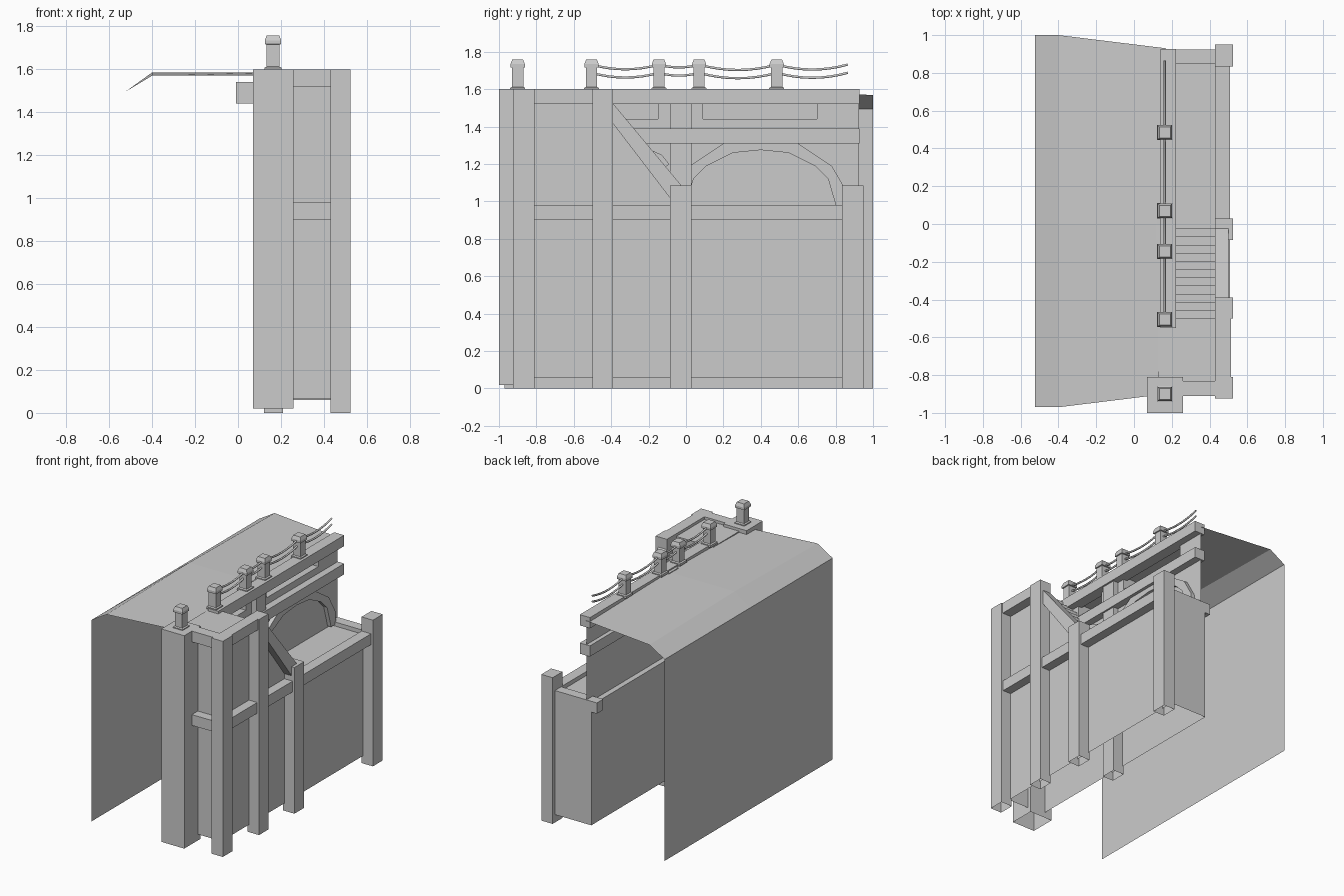
import bpy, math

if "Cube" in bpy.data.objects:
    bpy.data.objects.remove(bpy.data.objects["Cube"])

FACES = {'z0': (0, 2, 3, 1), 'z1': (4, 5, 7, 6), 'y0': (0, 1, 5, 4),
         'y1': (2, 6, 7, 3), 'x0': (0, 4, 6, 2), 'x1': (1, 3, 7, 5)}


def mesh(name, verts, faces):
    me = bpy.data.meshes.new(name)
    me.from_pydata(verts, [], faces)
    me.update()
    ob = bpy.data.objects.new(name, me)
    bpy.context.collection.objects.link(ob)
    return ob


def box(name, x, y, z, skip=()):
    """Box from three ranges; sides listed in skip are left open."""
    v = [(a, b, c) for c in z for b in y for a in x]
    return mesh(name, v, [f for k, f in FACES.items() if k not in skip])


def side_panel(name, x, pts):
    """Flat panel in a plane of constant x, from (y, z) points."""
    return mesh(name, [(x, y, z) for y, z in pts], [tuple(range(len(pts)))])


def side_prism(name, x0, x1, pts):
    n = len(pts)
    v = [(x, y, z) for x in (x0, x1) for y, z in pts]
    f = [tuple(range(n))[::-1], tuple(range(n, 2 * n))]
    f += [(i, (i + 1) % n, n + (i + 1) % n, n + i) for i in range(n)]
    return mesh(name, v, f)


# ground surface behind the wall, bent down to a vertical sheet, slightly crowned
rows = [(-.525, 0, 0, -.97, 1), (-.525, 1.495, 0, -.97, 1),
        (-.4, 1.57, .015, -.97, 1), (.17, 1.57, .015, -.9, .93)]
v = [(x, y, z + (c if y == 0 else 0)) for x, z, c, a, b in rows for y in (a, 0, b)]
mesh("ground_sheet", v, [(3*i+j, 3*i+3+j, 3*i+4+j, 3*i+1+j) for i in range(3) for j in (0, 1)])

# hollow lower body: front, back and end panels
F, B, Y0, Y1 = .44, .13, -.84, .925
side_panel("front_panel", F, [(Y0, .055), (Y1, .055), (Y1, .95), (0, .95),
                              (-.45, 1.5), (-.45, 1.58), (Y0, 1.58)])
side_panel("back_panel", B, [(Y1, .06), (Y0, .06), (Y0, 1.58), (-.5, 1.58), (-.5, .95), (Y1, .95)])
mesh("far_end_panel", [(F, Y1, .06), (B, Y1, .06), (B, Y1, .975), (F, Y1, .975)], [(0, 1, 2, 3)])
mesh("near_end_panel", [(B, Y0, .065), (F, Y0, .065), (F, Y0, 1.58), (B, Y0, 1.58)], [(0, 1, 2, 3)])
mesh("upper_platform", [(B, Y0, 1.58), (F, Y0, 1.58), (F, -.5, 1.58), (B, -.5, 1.58)], [(0, 1, 2, 3)])
mesh("landing", [(B, -.06, .95), (F, -.06, .95), (F, Y1, .95), (B, Y1, .95)], [(0, 1, 2, 3)])

# stairs
steps, run, rise = 12, .52 / 12, .63 / 12
y, z = -.5, 1.58
prof = [(y, z)]
for i in range(steps):
    z -= rise
    prof.append((y, z))
    y += run
    prof.append((y, z))
v = [(x, *p) for p in prof for x in (.17, F)]
mesh("stairs", v, [(2*i, 2*i+1, 2*i+3, 2*i+2) for i in range(len(prof) - 1)])
side_prism("stair_stringer", .43, .5, [(-.42, 1.455), (-.06, .985), (-.02, 1.08), (-.42, 1.56)])

# upper retaining wall with recessed pockets under its top rail
pockets = [(-.4, -.15), (.09, .7)]
outline = [(-.5, 1.58), (-.5, .95), (.925, .95), (.925, 1.58)]
for a, b in pockets[::-1]:
    outline += [(b, 1.58), (b, 1.44), (a, 1.44), (a, 1.58)]
    box("wall_pocket", (-.01, .17), (a, b), (1.44, 1.54), ('x1',))
side_panel("upper_wall", .17, outline)

# arches: half profile mirrored about the arch centre
inner = [(.405, .96), (.395, 1.0), (.36, 1.12), (.29, 1.19), (.15, 1.26), (0, 1.275)]
outer = [(.465, .96), (.455, 1.06), (.38, 1.19), (.2, 1.31), (0, 1.35)]
stair_outer = [(.37, 1.2), (.33, 1.25), (.26, 1.28), (0, 1.35)]
stair_inner = [(.3, 1.14), (.25, 1.19), (.15, 1.24), (0, 1.275)]


def full(h):
    return h + [(-a, b) for a, b in h[-2::-1]]


def arch(name, pi, po, c):
    side_prism(name, .171, .2, [(c + a, b) for a, b in po] + [(c + a, b) for a, b in pi[::-1]])


arch("arch", full(inner), full(outer), .4)
arch("stair_arch", stair_inner, stair_outer, -.46)

# posts, open at the bottom
for y0, y1, top in ((-.925, -.81, 1.6), (-.5, -.39, 1.6), (-.085, .03, 1.085), (.835, .95, 1.085)):
    box("front_post", (.43, .523), (y0, y1), (0, top), ('z0',))
box("back_post", (.12, .21), (-.085, .03), (0, 1.59), ('z0',))
box("corner_pillar", (.07, .259), (-1, -.81), (.02, 1.6), ('z0',))

# rails
box("front_rail", (.43, .508), (-.82, .84), (.9, .98))
box("front_top_rail", (.43, .513), (-.82, -.45), (1.52, 1.6))
for z0, z1 in ((.9, .98), (1.52, 1.6)):
    box("near_end_rail", (.25, .44), (-.91, -.83), (z0, z1))
box("far_end_rail", (.085, .44), (.85, .924), (.9, .98))
box("wall_top_rail", (.14, .223), (-.55, .927), (1.52, 1.6))
box("wall_middle_rail", (.14, .223), (-.45, .927), (1.31, 1.39))

# bollards: square rings stacked along z
ring = [(.04, 1.59), (.04, 1.607), (.03, 1.612), (.03, 1.715), (.038, 1.717), (.038, 1.735), (.029, 1.758)]
posts = [-.505, -.145, .07, .485]
for c in posts + [-.9]:
    v = [(.163 + sx * h, c + sy * h, z) for h, z in ring
         for sx, sy in ((-1, -1), (1, -1), (1, 1), (-1, 1))]
    f = [(4*k+i, 4*k+(i+1) % 4, 4*k+4+(i+1) % 4, 4*k+4+i)
         for k in range(len(ring) - 1) for i in range(4)]
    f += [(3, 2, 1, 0), tuple(range(len(v) - 4, len(v)))]
    mesh("bollard", v, f)

# two sagging ropes
ends = posts + [.865]
for z in (1.732, 1.688):
    pts = []
    for a, b in zip(ends, ends[1:]):
        sag = .07 * (b - a)
        for i in range(8):
            t = i / 8
            pts.append((.163, a + (b - a) * t, z - sag * 4 * t * (1 - t)))
    pts.append((.163, ends[-1], z))
    cu = bpy.data.curves.new("rope", 'CURVE')
    cu.dimensions = '3D'
    cu.bevel_depth = .007
    cu.bevel_resolution = 1
    cu.use_fill_caps = True
    sp = cu.splines.new('POLY')
    sp.points.add(len(pts) - 1)
    for p, co in zip(sp.points, pts):
        p.co = (*co, 1)
    bpy.context.collection.objects.link(bpy.data.objects.new("rope", cu))
